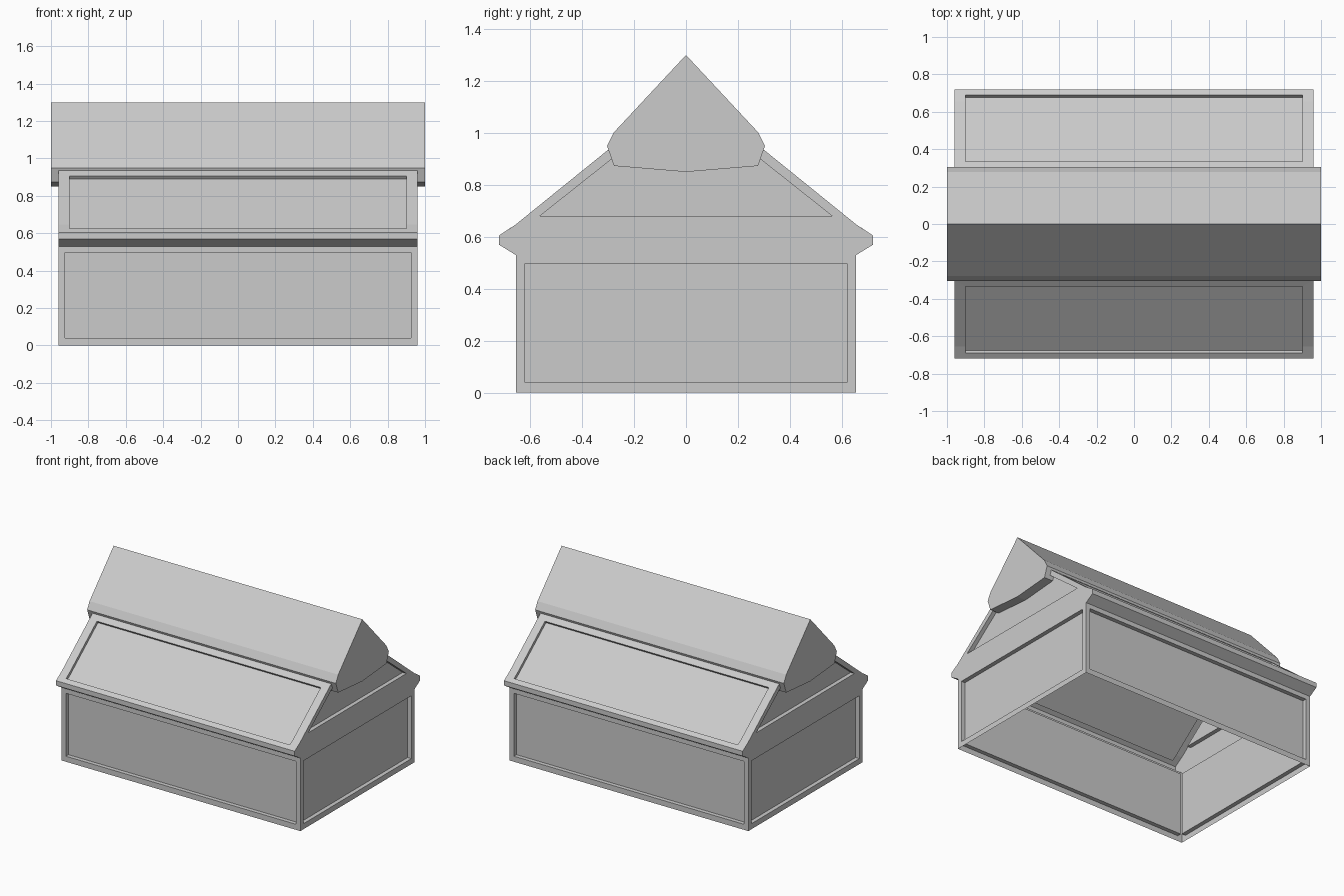
import bpy
from mathutils import Vector

if "Cube" in bpy.data.objects:
    bpy.data.objects.remove(bpy.data.objects["Cube"])

L, W = 0.96, 0.655  # half length and half width of the walls


def add_mesh(name, verts, faces, mirror_axis=None):
    mesh = bpy.data.meshes.new(name)
    mesh.from_pydata([tuple(v) for v in verts], [], faces)
    obj = bpy.data.objects.new(name, mesh)
    bpy.context.collection.objects.link(obj)
    if mirror_axis is not None:
        mod = obj.modifiers.new("mirror", "MIRROR")
        mod.use_axis = [i == mirror_axis for i in range(3)]
        mod.use_mirror_merge = False
    return obj


def framed_panel(name, outer, inner, inward, mirror_axis):
    """Raised frame between two outlines, with a recessed panel inside."""
    n = len(outer)
    floor = [Vector(p) + Vector(inward) for p in inner]
    faces = [tuple(range(2 * n, 3 * n))]
    for i in range(n):
        j = (i + 1) % n
        faces.append((i, j, n + j, n + i))
        faces.append((n + i, n + j, 2 * n + j, 2 * n + i))
    return add_mesh(name, list(outer) + list(inner) + floor, faces, mirror_axis)


def on_front(x, z0, z1):
    return [(-x, -W, z0), (x, -W, z0), (x, -W, z1), (-x, -W, z1)]


def on_end(y0, z0, y1, z1):
    return [(L, -y0, z0), (L, y0, z0), (L, y1, z1), (L, -y1, z1)]


def on_slope(x, low, bend, high):
    return [(-x, *low), (x, *low), (x, *bend), (x, *high), (-x, *high), (-x, *bend)]


# Long walls and end walls, open underneath
framed_panel("long_wall", on_front(L, 0, 0.53), on_front(0.925, 0.04, 0.497),
             (0, 0.03, 0), 1)
framed_panel("end_wall", on_end(W, 0, W, 0.53), on_end(0.62, 0.04, 0.62, 0.497),
             (-0.03, 0, 0), 0)

# Gable ends, running up inside the ridge cap
framed_panel("gable", on_end(W, 0.648, 0.30, 0.935), on_end(0.563, 0.68, 0.254, 0.925),
             (-0.03, 0, 0), 0)

# Band across each end, between wall and gable, as wide as the eaves
half = [(W, 0.53), (0.72, 0.57), (0.72, 0.605), (W, 0.648)]
band = [(L, y, z) for y, z in half] + [(L, -y, z) for y, z in reversed(half)]
add_mesh("end_band", band, [tuple(range(8))], 0)

# Eaves: sloping soffit and upright fascia
eave = [(x, -y, z) for y, z in half[:3] for x in (-L, L)]
add_mesh("eave", eave, [(0, 1, 3, 2), (2, 3, 5, 4)], 1)

# Roof slopes with recessed panels
framed_panel("roof_slope",
             on_slope(L, (-0.72, 0.605), (-W, 0.648), (-0.30, 0.935)),
             on_slope(0.90, (-0.69, 0.625), (-W, 0.648), (-0.335, 0.906)),
             (0, 0.0125, -0.0156), 1)

# Ridge cap: closed prism over the top
side = [(0.277, 0.873), (0.304, 0.95), (0.277, 1.003)]
profile = [(0, 0.85)] + side + [(0, 1.30)] + [(-y, z) for y, z in reversed(side)]
n = len(profile)
verts = [(x, y, z) for x in (-1, 1) for y, z in profile]
faces = [tuple(reversed(range(n))), tuple(range(n, 2 * n))]
faces += [(i, (i + 1) % n, n + (i + 1) % n, n + i) for i in range(n)]
add_mesh("ridge_cap", verts, faces)
